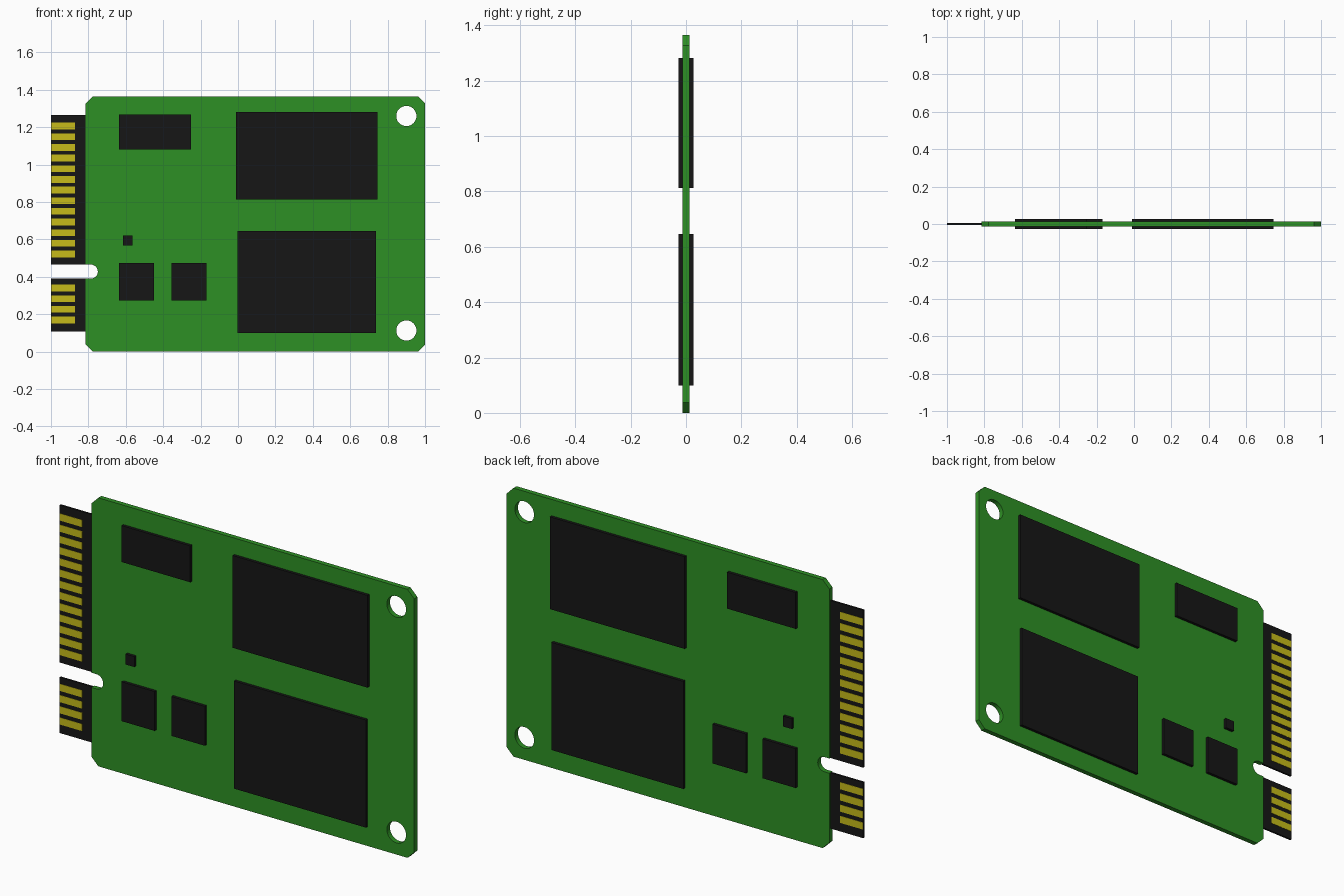
import bpy, bmesh
from math import sin, cos, pi

if "Cube" in bpy.data.objects:
    bpy.data.objects.remove(bpy.data.objects["Cube"])


def material(name, rgb):
    m = bpy.data.materials.new(name)
    m.diffuse_color = (*rgb, 1)
    m.use_nodes = True
    m.node_tree.nodes["Principled BSDF"].inputs["Base Color"].default_value = m.diffuse_color
    return m


GREEN = material("board_green", (0.027, 0.28, 0.018))
BLACK = material("chip_black", (0.008, 0.008, 0.008))
GOLD = material("contact_gold", (0.57, 0.50, 0.01))


def add_mesh(name, me, mat):
    me.name = name
    me.materials.clear()
    me.materials.append(mat)
    ob = bpy.data.objects.new(name, me)
    bpy.context.collection.objects.link(ob)
    return ob


def box(name, x0, x1, z0, z1, y0, y1, mat, mirror=False):
    bm = bmesh.new()
    bmesh.ops.create_cube(bm, size=1)
    for v in bm.verts:
        v.co = (x1 if v.co.x > 0 else x0,
                y1 if v.co.y > 0 else y0,
                z1 if v.co.z > 0 else z0)
    me = bpy.data.meshes.new(name)
    bm.to_mesh(me)
    bm.free()
    ob = add_mesh(name, me, mat)
    if mirror:  # repeat on the back face
        ob.modifiers.new("both_sides", 'MIRROR').use_axis = (False, True, False)
    return ob


def arc(cx, cz, r, a0, a1, n):
    return [(cx + r * cos(a0 + (a1 - a0) * i / n),
             cz + r * sin(a0 + (a1 - a0) * i / n)) for i in range(n + 1)]


# Board: chamfered outline with a round-ended key slot and two screw holes
L, R, H, C = -0.815, 1.0, 1.365, 0.038
T = 0.0125
SLOT_Z, SLOT_R = 0.428, 0.0375
outline = [(L + C, 0), (R - C, 0), (R, C), (R, H - C), (R - C, H), (L + C, H), (L, H - C),
           (L, SLOT_Z + SLOT_R)]
outline += arc(-0.787, SLOT_Z, SLOT_R, pi / 2, -pi / 2, 16)
outline += [(L, SLOT_Z - SLOT_R), (L, C)]
loops = [outline] + [arc(0.9, z, 0.054, 0, 2 * pi, 32)[:-1] for z in (0.113, 1.26)]

cu = bpy.data.curves.new("board_profile", 'CURVE')
cu.dimensions = '2D'
cu.fill_mode = 'BOTH'
cu.extrude = T
for pts in loops:
    sp = cu.splines.new('POLY')
    sp.points.add(len(pts) - 1)
    for p, (x, z) in zip(sp.points, pts):
        p.co = (x, z, 0, 1)
    sp.use_cyclic_u = True
tmp = bpy.data.objects.new("board_profile", cu)
bpy.context.collection.objects.link(tmp)
bpy.context.view_layer.update()
me = bpy.data.meshes.new_from_object(
    tmp.evaluated_get(bpy.context.evaluated_depsgraph_get()))
bpy.data.objects.remove(tmp)
bm = bmesh.new()
bm.from_mesh(me)
for v in bm.verts:  # stand the flat profile upright
    v.co = (v.co.x, -v.co.z, v.co.y)
bmesh.ops.remove_doubles(bm, verts=bm.verts, dist=1e-5)
bmesh.ops.recalc_face_normals(bm, faces=bm.faces)
for f in bm.faces:
    f.smooth = False
bm.to_mesh(me)
bm.free()
add_mesh("circuit_board", me, GREEN)

# Chips, on both faces: x0, x1, z0, z1
chips = {
    "memory_chip_upper": (-0.011, 0.747, 0.813, 1.282),
    "memory_chip_lower": (-0.004, 0.738, 0.099, 0.646),
    "controller_chip": (-0.636, -0.250, 1.082, 1.267),
    "small_chip_left": (-0.636, -0.450, 0.273, 0.473),
    "small_chip_right": (-0.356, -0.168, 0.273, 0.473),
    "tiny_component": (-0.614, -0.564, 0.567, 0.620),
}
for name, dims in chips.items():
    box(name, *dims, -0.027, -T, BLACK, mirror=True)

# Edge connector tongues either side of the slot, with rows of contacts
E = 0.005
for part, z0, z1, first, count in (
        ("upper", SLOT_Z + SLOT_R, 1.266, 1.224, 13),
        ("lower", 0.107, SLOT_Z - SLOT_R, 0.358, 4)):
    box(f"connector_{part}", -1, L, z0, z1, -E, E, BLACK)
    for i in range(count):
        top = first - i * 0.057
        box(f"contact_{part}_{i + 1}", -1, -0.872, top - 0.036, top,
            -E - 0.0015, -E, GOLD, mirror=True)
